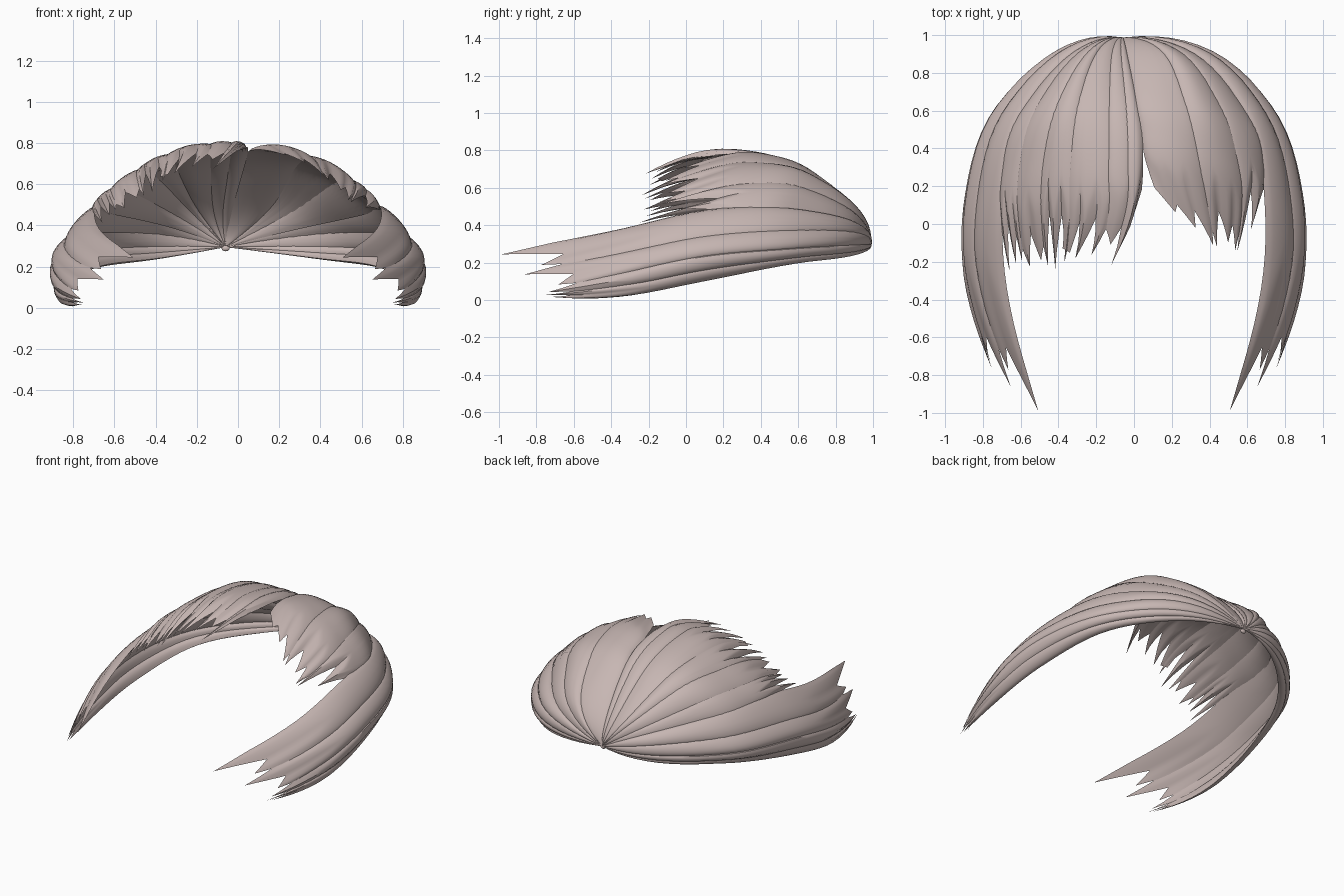
import bpy, bmesh, math, random
from mathutils import Vector

if "Cube" in bpy.data.objects:
    bpy.data.objects.remove(bpy.data.objects["Cube"])

random.seed(11)
hair = bpy.data.materials.new("dusty_rose_hair")
hair.diffuse_color = (0.57, 0.47, 0.45, 1)
hair.use_nodes = True
hair.node_tree.nodes["Principled BSDF"].inputs["Base Color"].default_value = hair.diffuse_color

CROWN = (-0.06, 0.985, 0.295)  # point where every lock starts


def spline(pts, x):
    """Catmull-Rom through evenly spaced points, x in 0..len-1."""
    i = min(max(int(x), 0), len(pts) - 2)
    f = x - i
    b, c = pts[i], pts[i + 1]
    a = pts[i - 1] if i > 0 else 3 * b - 3 * c + pts[i + 2]
    d = pts[i + 2] if i + 2 < len(pts) else 3 * c - 3 * b + pts[i - 1]
    return b + 0.5 * f * (c - a + f * (2 * a - 5 * b + 4 * c - d + f * (3 * (b - c) + d - a)))


def guides(rows, side=1):
    return [[Vector(CROWN)] + [Vector((x * side, y, z)) for x, y, z in r] for r in rows]


def surface(gs, u, t):
    return spline([spline(g, t * (len(g) - 1)) for g in gs], u)


def normal(gs, u, t, side):
    t, e = min(max(t, 0.03), 0.97), 0.01
    du = surface(gs, u + e, t) - surface(gs, u - e, t)
    dt = surface(gs, u, t + e) - surface(gs, u, t - e)
    return du.cross(dt).normalized() * side


def lock(name, gs, u0, u1, side, teeth, h=0.026, nt=28):
    """Closed lens-shaped lock between two fan positions.
    teeth: list of (peak position 1-5, reach, depth of the notch before it)."""
    cols = len(teeth) * 6
    bm = bmesh.new()
    layers = ([], [])
    for j in range(cols + 1):
        s = j / cols
        k = min(j // 6, len(teeth) - 1)
        f = j / 6 - k
        # skewed tooth profile for the ragged end
        peak, reach, notch = teeth[k]
        peak /= 6
        if f >= peak:
            notch = teeth[min(k + 1, len(teeth) - 1)][2]
        w = f / peak if f < peak else (1 - f) / (1 - peak)
        low = 1 - notch
        end = low + (reach - low) * max(w, 0)
        u = u0 + (u1 - u0) * s
        lens = 4 * s * (1 - s)
        top, under = [], []
        for i in range(nt + 1):
            r = i / nt
            t = r * end
            p = surface(gs, u, t)
            n = normal(gs, u, t, side)
            thick = h * min(1, t * 3 + 0.1) * min(1, (1 - r) * 5)
            base = -h * min(1, t * 3)
            top.append(bm.verts.new(p + n * (base + thick * lens ** 0.6)))
            under.append(bm.verts.new(p + n * (base - 0.6 * thick * lens)))
        layers[0].append(top)
        layers[1].append(under)
    for grid in layers:
        for j in range(cols):
            for i in range(nt):
                bm.faces.new((grid[j][i], grid[j + 1][i], grid[j + 1][i + 1], grid[j][i + 1]))
    bmesh.ops.remove_doubles(bm, verts=bm.verts, dist=0.0004)
    bmesh.ops.recalc_face_normals(bm, faces=bm.faces)
    me = bpy.data.meshes.new(name)
    bm.to_mesh(me)
    bm.free()
    finish(bpy.data.objects.new(name, me))


def finish(ob):
    if ob.name not in bpy.context.collection.objects:
        bpy.context.collection.objects.link(ob)
    ob.data.materials.append(hair)
    bpy.ops.object.select_all(action='DESELECT')
    ob.select_set(True)
    bpy.context.view_layer.objects.active = ob
    bpy.ops.object.shade_smooth_by_angle(angle=math.radians(40))


def ragged(count, notch):
    """Uneven spikes."""
    return [(random.choice((2, 3, 4)), random.uniform(0.94, 1.0), notch * random.uniform(0.5, 1.4))
            for _ in range(count)]


def fan(name, gs, cuts, side, teeth, lap=0.1):
    for n, (a, b) in enumerate(zip(cuts, cuts[1:])):
        lock(f"{name}_{n + 1}", gs, max(a - lap, 0), min(b + lap, len(gs) - 1), side, teeth[n])


# Long side locks: lower rim up to the temple edge
SIDE = [
    [(0.38, 0.89, 0.23), (0.70, 0.55, 0.175), (0.84, 0.1, 0.085), (0.86, -0.35, 0.005), (0.76, -0.78, 0.0)],
    [(0.42, 0.91, 0.29), (0.77, 0.57, 0.27), (0.905, 0.1, 0.23), (0.89, -0.35, 0.14), (0.76, -0.80, 0.06)],
    [(0.40, 0.91, 0.37), (0.72, 0.56, 0.39), (0.835, 0.1, 0.36), (0.82, -0.35, 0.27), (0.65, -0.89, 0.17)],
    [(0.34, 0.90, 0.43), (0.63, 0.55, 0.51), (0.71, 0.1, 0.50), (0.68, -0.4, 0.39), (0.51, -1.01, 0.27)],
]
SIDE_TEETH = [
    [(2, 0.98, 0.1), (4, 1.0, 0.07)],
    [(3, 0.98, 0.13)],
    [(2, 0.95, 0.12), (4, 1.0, 0.09)],
    [(3, 0.96, 0.13), (5, 1.0, 0.09)],
]
for label, side in (("right", 1), ("left", -1)):
    fan(label + "_side_lock", guides(SIDE, side), [0, 0.45, 1.05, 1.9, 3], side, SIDE_TEETH)

# Shorter fringe on the right of the parting
RIGHT_FRINGE = [
    [(0.36, 0.89, 0.40), (0.65, 0.55, 0.47), (0.71, 0.3, 0.49), (0.69, 0.1, 0.49), (0.63, -0.12, 0.47)],
    [(0.22, 0.91, 0.49), (0.40, 0.62, 0.665), (0.48, 0.35, 0.685), (0.52, 0.12, 0.645), (0.52, -0.15, 0.57)],
    [(0.11, 0.91, 0.49), (0.20, 0.65, 0.70), (0.25, 0.42, 0.77), (0.29, 0.2, 0.77), (0.38, -0.08, 0.70)],
    [(-0.05, 0.91, 0.47), (0.0, 0.67, 0.69), (0.03, 0.5, 0.76), (0.06, 0.33, 0.79), (0.15, 0.11, 0.79)],
]
fan("right_fringe", guides(RIGHT_FRINGE), [0, 0.65, 1.6, 3], 1, [
    [(3, 0.92, 0.28), (4, 1.0, 0.26)],
    [(3, 1.0, 0.2), (2, 0.97, 0.1), (3, 1.0, 0.14)],
    [(2, 1.0, 0.1), (2, 0.98, 0.1), (2, 0.98, 0.07)]])

# Longer swept fringe on the left of the parting
LEFT_FRINGE = [
    [(-0.36, 0.89, 0.40), (-0.65, 0.55, 0.47), (-0.72, 0.25, 0.49), (-0.72, 0.0, 0.48), (-0.69, -0.27, 0.42)],
    [(-0.25, 0.91, 0.49), (-0.42, 0.62, 0.665), (-0.49, 0.3, 0.68), (-0.50, 0.02, 0.64), (-0.48, -0.26, 0.54)],
    [(-0.16, 0.91, 0.49), (-0.22, 0.62, 0.71), (-0.24, 0.3, 0.785), (-0.25, 0.03, 0.765), (-0.32, -0.22, 0.66)],
    [(-0.03, 0.91, 0.465), (0.03, 0.64, 0.695), (0.05, 0.4, 0.785), (0.03, 0.1, 0.80), (-0.09, -0.23, 0.70)],
]
fan("left_fringe", guides(LEFT_FRINGE), [0, 0.45, 1.0, 1.6, 2.4, 2.75, 3], -1, [
    ragged(3, 0.15), ragged(2, 0.25), ragged(3, 0.2), ragged(3, 0.15),
    [(4, 0.93, 0.18)], [(4, 1.0, 0.25)]])

# Small knot where the locks meet
bpy.ops.mesh.primitive_uv_sphere_add(segments=16, ring_count=10, radius=0.014,
                                     location=(-0.06, 0.975, 0.288))
knot = bpy.context.object
knot.name = "crown_knot"
knot.scale = (1.4, 0.8, 1)
finish(knot)
